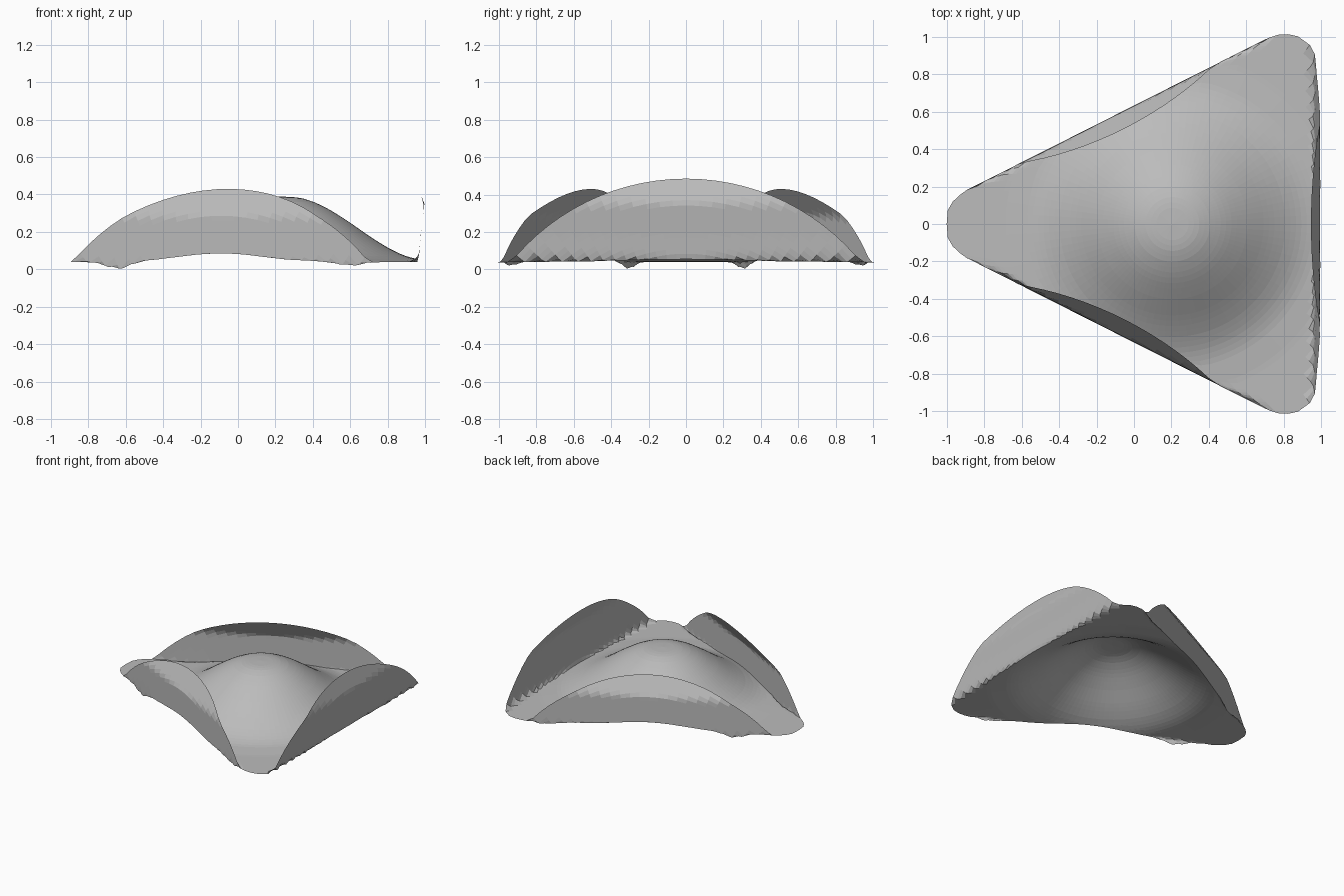
import bpy, bmesh, math
from mathutils import Vector

if "Cube" in bpy.data.objects:
    bpy.data.objects.remove(bpy.data.objects["Cube"])

CENTER = Vector((0.205, 0.0))
RADIUS = 1.205
SEGMENTS, RINGS = 96, 42

def interp(table, x):
    for (x0, y0), (x1, y1) in zip(table, table[1:]):
        if x <= x1:
            return y0 + (y1 - y0) * (x - x0) / (x1 - x0)
    return table[-1][1]

# bell-shaped crown: radius -> height
CROWN = [(0, .39), (.1, .386), (.15, .377), (.2, .36), (.25, .337), (.3, .31), (.35, .278),
         (.4, .245), (.45, .21), (.5, .175), (.55, .143), (.6, .113), (.65, .088),
         (.7, .068), (.76, .053), (.9, .042), (1.3, .038)]

# brim folds: how far out the felt ends up, and the level it is raised from
SIDE_OUT = [(-2, -2), (.6, .6), (.7, .643), (.8, .657), (1.06, .655), (1.205, .57)]
BACK_OUT = [(-2, -2), (.75, .75), (.8, .762), (.9, .77), (1.0, .782), (1.07, .79), (1.205, .74)]
a = math.atan2(.893, -.451)
FOLDS = [
    (Vector((1, 0)), BACK_OUT, .72),
    (Vector((math.cos(a), math.sin(a))), SIDE_OUT, .775),
    (Vector((math.cos(a), -math.sin(a))), SIDE_OUT, .775),
]

def felt(r, angle):
    """Position of a point of the flat felt disc after shaping the hat."""
    p = Vector((r * math.cos(angle), r * math.sin(angle)))
    n, out, level = max(FOLDS, key=lambda f: p.dot(f[0]))
    m = p.dot(n)
    q = p + n * (interp(out, m) - m)
    z = interp(CROWN, q.length)
    if m > level:
        z = max(z, m - level)
    # small sag of the fold near the narrow tip
    if out is SIDE_OUT:
        x = q.x + CENTER.x
        sag = .042 * math.exp(-((x + .64) / .09) ** 2) + .022 * math.exp(-((x - .6) / .09) ** 2)
        z -= sag * math.exp(-((m - .79) / .05) ** 2)
    return (q.x + CENTER.x, q.y + CENTER.y, max(z, 0))

# one felt sheet: crown and three upturned brims
bm = bmesh.new()
top = bm.verts.new(felt(0, 0))
rings = [[bm.verts.new(felt(RADIUS * i / RINGS, 2 * math.pi * j / SEGMENTS))
          for j in range(SEGMENTS)] for i in range(1, RINGS + 1)]
for j in range(SEGMENTS):
    k = (j + 1) % SEGMENTS
    bm.faces.new((top, rings[0][j], rings[0][k]))
    for lo, hi in zip(rings, rings[1:]):
        bm.faces.new((lo[j], hi[j], hi[k], lo[k]))

mesh = bpy.data.meshes.new("three_cornered_hat")
bm.to_mesh(mesh)
bm.free()
hat = bpy.data.objects.new("three_cornered_hat", mesh)
bpy.context.collection.objects.link(hat)

grey = bpy.data.materials.new("grey_felt")
grey.diffuse_color = (0.5, 0.5, 0.5, 1)
grey.use_nodes = True
grey.node_tree.nodes["Principled BSDF"].inputs["Base Color"].default_value = grey.diffuse_color
mesh.materials.append(grey)
